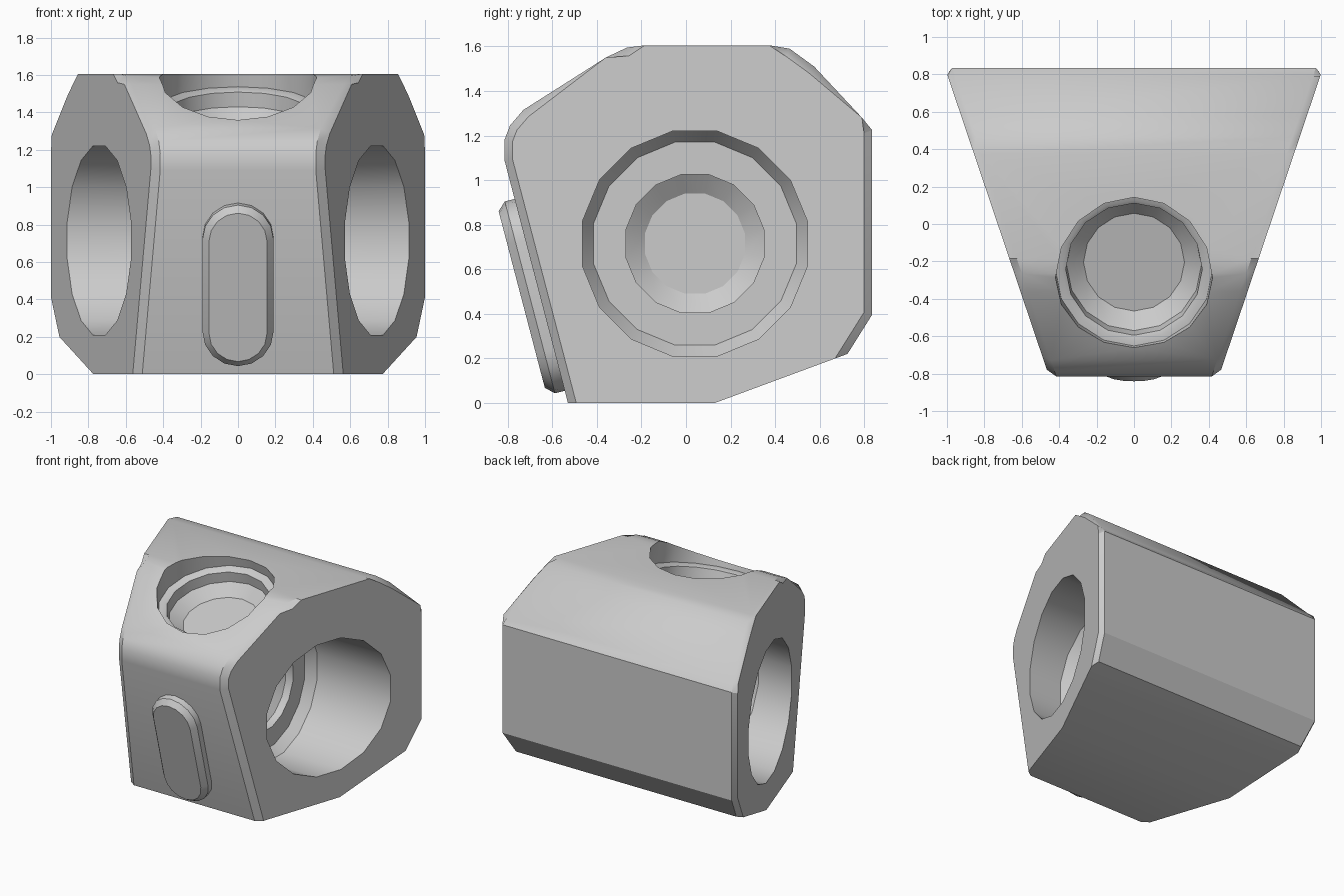
import bpy, bmesh, math
from mathutils import Matrix

if "Cube" in bpy.data.objects:
    bpy.data.objects.remove(bpy.data.objects["Cube"])

TILT = math.atan(0.2615)          # lean of the front face and of the top socket
SIDES = 16


def make_object(name, bm):
    bmesh.ops.recalc_face_normals(bm, faces=bm.faces)
    mesh = bpy.data.meshes.new(name)
    bm.to_mesh(mesh)
    bm.free()
    obj = bpy.data.objects.new(name, mesh)
    bpy.context.collection.objects.link(obj)
    return obj


def skin(rings):
    """Closed solid through a stack of point rings."""
    bm = bmesh.new()
    loops = [[bm.verts.new(p) for p in ring] for ring in rings]
    n = len(loops[0])
    for a, b in zip(loops, loops[1:]):
        for i in range(n):
            j = (i + 1) % n
            bm.faces.new((a[i], a[j], b[j], b[i]))
    bm.faces.new(loops[0])
    bm.faces.new(loops[-1])
    return bm


def stepped_cutter(name, profile, matrix, phase):
    """Turned plug from (radius, depth) pairs along local z."""
    angles = [2 * math.pi * (i + phase) / SIDES for i in range(SIDES)]
    bm = skin([[(r * math.cos(a), r * math.sin(a), t) for a in angles]
               for r, t in profile])
    bm.transform(matrix)
    obj = make_object(name, bm)
    obj.hide_render = True
    return obj


def smooth(obj):
    bpy.ops.object.select_all(action='DESELECT')
    obj.select_set(True)
    bpy.context.view_layer.objects.active = obj
    bpy.ops.object.shade_smooth_by_angle(angle=math.radians(30))


# Wedge block: side profile (y, z), widened toward the back
profile = [(0.13, 0), (-0.53, 0), (-0.815, 1.09), (-0.815, 1.18), (-0.79, 1.245),
           (-0.73, 1.315), (-0.36, 1.55), (-0.265, 1.595), (-0.185, 1.605),
           (0.375, 1.605), (0.465, 1.59), (0.575, 1.51), (0.79, 1.28),
           (0.835, 1.225), (0.835, 0.395), (0.725, 0.22)]
bm = skin([[(s * (0.729 + 0.3375 * y), y, z) for y, z in profile] for s in (-1, 1)])

# Chamfer the rim of both side faces, leaving the underside edges sharp
rim = []
for e in bm.edges:
    a, b = (v.co for v in e.verts)
    underside = max(a.z, b.z) < 0.3 and min(a.y, b.y) > -0.6
    if a.x * b.x > 0 and not underside:
        rim.append(e)
bmesh.ops.bevel(bm, geom=rim, offset=0.038, segments=1, affect='EDGES',
                clamp_overlap=True)
block = make_object("wedge_block", bm)

# Side sockets and top socket
k = 1 / math.cos(math.pi / SIDES)
side_steps = [(0.225 * k, 0.10), (0.31 * k, 0.16), (0.31 * k, 0.22),
              (0.455 * k, 0.22), (0.505 * k, 0.29), (0.505 * k, 1.4)]
top_steps = [(0.27, -0.34), (0.36, -0.27), (0.365, -0.19), (0.385, -0.18),
             (0.42, -0.175), (0.42, 0.5)]
cutters = [stepped_cutter("side_socket_cutter", side_steps,
                          Matrix.Translation((0, 0.04, 0.715))
                          @ Matrix.Rotation(s * math.pi / 2, 4, 'Y'), 0.5)
           for s in (-1, 1)]
cutters.append(stepped_cutter("top_socket_cutter", top_steps,
                              Matrix.Translation((0, -0.29, 1.6))
                              @ Matrix.Rotation(TILT, 4, 'X'), 0))
bpy.context.view_layer.objects.active = block
for cutter in cutters:
    mod = block.modifiers.new("socket", 'BOOLEAN')
    mod.operation = 'DIFFERENCE'
    mod.solver = 'EXACT'
    mod.object = cutter
    bpy.ops.object.modifier_apply(modifier=mod.name)
    bpy.data.objects.remove(cutter)
smooth(block)


# Rounded raised tab on the front face
def pill(radius, height, half=0.255, seg=8):
    pts = []
    for i in range(2 * (seg + 1)):
        upper = i <= seg
        a = math.pi * (i if upper else i - 1) / seg
        pts.append((radius * math.cos(a), -height,
                    radius * math.sin(a) + (half if upper else -half)))
    return pts


bm = skin([pill(0.19, -0.02), pill(0.19, 0.045), pill(0.155, 0.083)])
bm.transform(Matrix.Translation((0, -0.657, 0.485)) @ Matrix.Rotation(TILT, 4, 'X'))
smooth(make_object("front_tab", bm))
